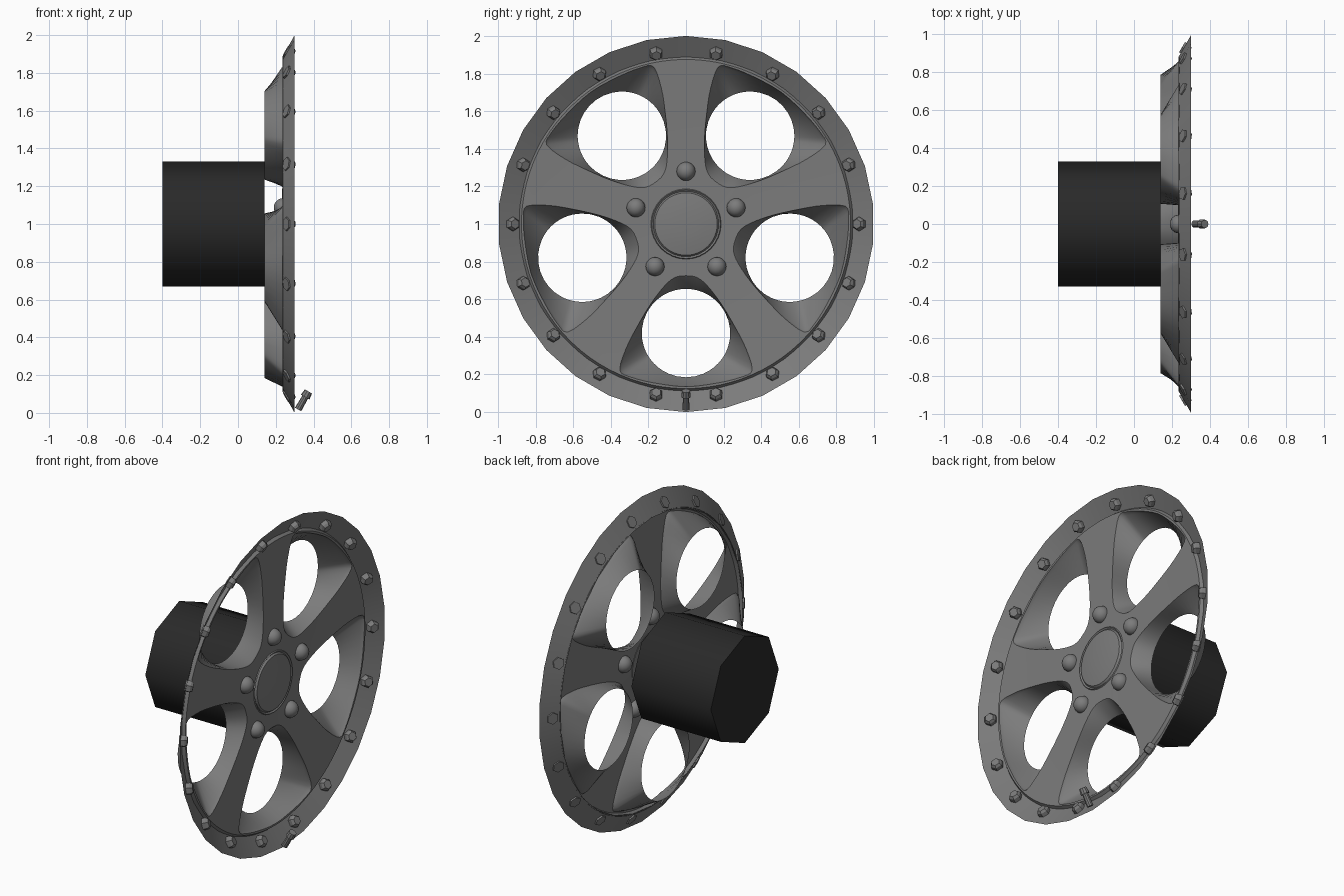
import bpy, bmesh
from math import pi, sin, cos, atan2, hypot, radians
from mathutils import Vector, Matrix

cube = bpy.data.objects.get("Cube")
if cube:
    bpy.data.objects.remove(cube, do_unlink=True)


def material(name, value):
    m = bpy.data.materials.new(name)
    m.use_nodes = True
    color = (value, value, value, 1)
    m.diffuse_color = color
    m.node_tree.nodes["Principled BSDF"].inputs["Base Color"].default_value = color
    return m


GREY = material("wheel grey", 0.2)
BLACK = material("axle black", 0.022)


def finish(name, bm, mat, smooth=35):
    bmesh.ops.remove_doubles(bm, verts=bm.verts, dist=0.0005)
    bmesh.ops.recalc_face_normals(bm, faces=bm.faces)
    me = bpy.data.meshes.new(name)
    bm.to_mesh(me)
    bm.free()
    ob = bpy.data.objects.new(name, me)
    bpy.context.collection.objects.link(ob)
    me.materials.append(mat)
    if smooth:
        bpy.ops.object.select_all(action="DESELECT")
        ob.select_set(True)
        bpy.context.view_layer.objects.active = ob
        bpy.ops.object.shade_smooth_by_angle(angle=radians(smooth))
    return ob


def polar(x, r, a):
    """Point on the wheel: x along the axle, radius and angle in the yz plane."""
    return Vector((x, r * cos(a), 1 + r * sin(a)))


def skin(bm, rings, closed=True):
    """Quads between successive rings of points."""
    rows = [[bm.verts.new(p) for p in ring] for ring in rings]
    n = len(rows[0])
    for a, b in zip(rows, rows[1:]):
        for i in range(n if closed else n - 1):
            j = (i + 1) % n
            bm.faces.new((a[i], a[j], b[j], b[i]))
    return rows


def lathe(name, profile, segs, mat, caps=False, smooth=35):
    bm = bmesh.new()
    rows = skin(bm, [[polar(x, r, pi / 2 + 2 * pi * i / segs) for i in range(segs)]
                     for x, r in profile])
    if caps:
        bm.faces.new(rows[0])
        bm.faces.new(rows[-1])
    return finish(name, bm, mat, smooth)


def cone(bm, base, axis, r1, r2, depth, segs):
    """Tapered cylinder that starts at base and runs along axis."""
    axis = axis.normalized()
    rot = axis.to_track_quat("Z", "Y").to_matrix().to_4x4()
    mid = base + axis * depth / 2
    bmesh.ops.create_cone(bm, cap_ends=True, segments=segs, radius1=r1, radius2=r2,
                          depth=depth, matrix=Matrix.Translation(mid) @ rot)


def spline(pts, steps):
    """Smooth closed curve through 2D points."""
    n, out = len(pts), []
    for i in range(n):
        p0, p1, p2, p3 = (Vector(pts[(i + k) % n]) for k in (-1, 0, 1, 2))
        for s in range(steps):
            t = s / steps
            out.append(0.5 * (2 * p1 + (p2 - p0) * t + (2 * p0 - 5 * p1 + 4 * p2 - p3) * t * t
                              + (3 * p1 - p0 - 3 * p2 + p3) * t ** 3))
    return out


# Axle drum
lathe("axle_drum", [(-0.4, 0.33), (0.14, 0.33)], 8, BLACK, caps=True, smooth=50)

# Dished outer lip
lathe("outer_lip", [(0.235, 0.885), (0.30, 1.0)], 30, GREY)

# Spoked face: half an opening (radial, sideways) and the sector border
# (radius, degrees) each opening point joins to
HALF = [((0.275, 0), (0.18, 0)), ((0.285, 0.06), (0.18, 18)), ((0.33, 0.115), (0.18, 36)),
        ((0.423, 0.186), (0.45, 36)), ((0.55, 0.262), (0.6, 36)), ((0.66, 0.318), (0.72, 36)),
        ((0.775, 0.352), (0.875, 36)), ((0.812, 0.3), (0.875, 24)),
        ((0.845, 0.17), (0.875, 12)), ((0.865, 0), (0.875, 0))]
LOOP = HALF + [((u, -t), (r, -a)) for (u, t), (r, a) in HALF[-2:0:-1]]
STEPS, HOLE_AT, HOLE_R = 3, 0.58, 0.235


def face_x(r):
    return 0.236 + 0.024 * r * r


opening = spline([o for o, _ in LOOP], STEPS)
border = []
for i, (_, (r, a)) in enumerate(LOOP):
    r2, a2 = LOOP[(i + 1) % len(LOOP)][1]
    border += [(r + (r2 - r) * s / STEPS, radians(a + (a2 - a) * s / STEPS)) for s in range(STEPS)]

bm = bmesh.new()
for k in range(5):
    mid = -pi / 2 + k * 2 * pi / 5

    def local(u, t, x=None):
        r = hypot(u, t)
        return polar(face_x(r) if x is None else x, r, mid + atan2(t, u))

    hole = [HOLE_R * (p - Vector((HOLE_AT, 0))).normalized() + Vector((HOLE_AT, 0)) for p in opening]
    soft = [p.lerp(h, 0.1) for p, h in zip(opening, hole)]
    skin(bm, [[polar(face_x(r), r, mid + a) for r, a in border],
              [local(*p) for p in opening],
              [local(p.x, p.y, 0.232) for p in soft],
              [local(h.x, h.y, 0.14) for h in hole]])
    # Step from the face down to the lip
    arc = [mid + radians(d) for d in range(-36, 37, 4)]
    skin(bm, [[polar(face_x(0.875), 0.875, a) for a in arc],
              [polar(0.236, 0.889, a) for a in arc]], closed=False)
finish("spoked_face", bm, GREY, 40)

# Hub cap with a thin groove around the dome
lathe("hub_cap", [(0.232, 0.19), (0.243, 0.183), (0.236, 0.174), (0.246, 0.166),
                  (0.254, 0.11), (0.257, 0.05), (0.258, 0.001)], 32, GREY, caps=True)

# Domed wheel nuts
bm = bmesh.new()
for k in range(5):
    at = polar(0.238, 0.28, pi / 2 + k * 2 * pi / 5)
    bmesh.ops.create_uvsphere(bm, u_segments=14, v_segments=10, radius=0.05,
                              matrix=Matrix.Translation(at))
finish("wheel_nuts", bm, GREY)

# Lip bolts, square to the dished lip
bm = bmesh.new()
for k in range(18):
    a = k * pi / 9
    normal = Vector((0.87, -0.5 * cos(a), -0.5 * sin(a)))
    at = polar(0.258, 0.928, a)
    cone(bm, at - normal * 0.006, normal, 0.036, 0.036, 0.032, 6)
    cone(bm, at + normal * 0.026, normal, 0.036, 0.026, 0.014, 6)
finish("lip_bolts", bm, GREY, 0)

# Valve stem and its cap
bm = bmesh.new()
foot, lean = Vector((0.318, 0, 0.018)), Vector((0.5, 0, 0.87))
cone(bm, foot, lean, 0.019, 0.017, 0.085, 10)
cone(bm, foot + lean * 0.075, lean, 0.026, 0.022, 0.035, 10)
finish("valve_stem", bm, GREY)
